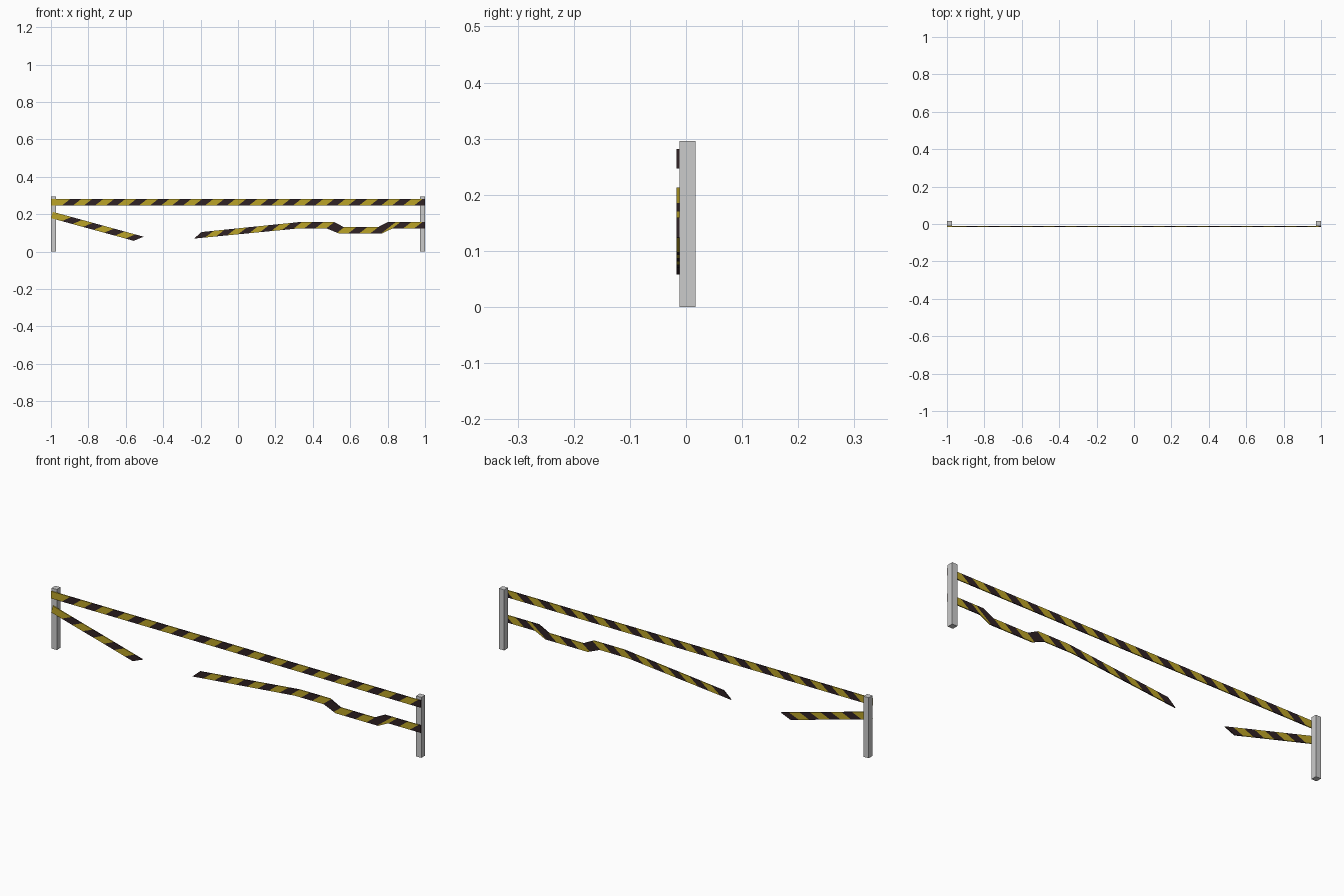
import bpy, bmesh, math
from mathutils import Vector, Matrix

if "Cube" in bpy.data.objects:
    bpy.data.objects.remove(bpy.data.objects["Cube"])

PERIOD = 2 / 17            # one yellow + one dark stripe
SHEAR, HEIGHT = 0.045, 0.035
K = SHEAR / HEIGHT
Y0, Y1 = -0.017, -0.012    # tape front and back


def material(name, colour):
    m = bpy.data.materials.new(name)
    m.diffuse_color = (*colour, 1)
    m.use_nodes = True
    m.node_tree.nodes["Principled BSDF"].inputs["Base Color"].default_value = m.diffuse_color
    return m


YELLOW = material("yellow", (0.50, 0.37, 0.02))
DARK = material("dark", (0.03, 0.016, 0.018))


def finish(name, bm):
    bmesh.ops.recalc_face_normals(bm, faces=bm.faces)
    me = bpy.data.meshes.new(name)
    bm.to_mesh(me)
    bm.free()
    ob = bpy.data.objects.new(name, me)
    bpy.context.collection.objects.link(ob)
    return ob


def height_at(path, x):
    for (xa, za), (xb, zb) in zip(path, path[1:]):
        if x <= xb:
            return za + (zb - za) * (x - xa) / (xb - xa)
    return path[-1][1]


def tape(name, bottom, top, first_dark=False, matrix=Matrix()):
    """Solid strip between two edge paths, cut into slanted stripes."""
    bm = bmesh.new()
    rings = []
    for b, t in zip(bottom, top):
        rings.append([bm.verts.new((p[0], y, p[1]))
                      for p, y in ((b, Y0), (t, Y0), (t, Y1), (b, Y1))])
    for r, s in zip(rings, rings[1:]):
        for i in range(4):
            j = (i + 1) % 4
            bm.faces.new((r[i], r[j], s[j], s[i]))
    bm.faces.new(rings[0])
    bm.faces.new(rings[-1])
    # stripe boundaries follow the lower edge
    cuts = []
    x, end = bottom[0][0] + PERIOD / 2, bottom[-1][0]
    while x < end - 0.004:
        z = height_at(bottom, x)
        cuts.append(x - K * z)
        bmesh.ops.bisect_plane(bm, geom=bm.verts[:] + bm.edges[:] + bm.faces[:],
                               plane_co=(x, 0, z), plane_no=Vector((1, 0, -K)).normalized())
        x += PERIOD / 2
    for f in bm.faces:
        c = f.calc_center_median()
        n = sum(c.x - K * c.z > u for u in cuts)
        f.material_index = (n + first_dark) % 2
    bm.transform(matrix)
    ob = finish(name, bm)
    ob.data.materials.append(YELLOW)
    ob.data.materials.append(DARK)


# posts
for side, x in (("left", -0.986), ("right", 0.986)):
    bm = bmesh.new()
    bmesh.ops.create_cube(bm, size=1)
    bmesh.ops.scale(bm, vec=(0.028, 0.029, 0.296), verts=bm.verts)
    bmesh.ops.translate(bm, vec=(x, 0.0025, 0.148), verts=bm.verts)
    finish(side + "_post", bm)

# intact upper tape
tape("upper_tape", [(-1, 0.247), (1, 0.247)], [(-1, 0.282), (1, 0.282)])

# torn lower tape, hanging from the left post
tape("torn_tape_left", [(0, 0), (0.458, 0)], [(0, HEIGHT), (0.503, HEIGHT)],
     matrix=Matrix.Translation((-0.999, 0, 0.179)) @ Matrix.Rotation(math.radians(15.3), 4, 'Y'))

# torn lower tape, kinked, on the right post
tape("torn_tape_right",
     [(-0.235, 0.07), (0.32, 0.124), (0.475, 0.124), (0.54, 0.097),
      (0.77, 0.097), (0.825, 0.124), (1, 0.124)],
     [(-0.195, 0.105), (0.345, 0.16), (0.51, 0.16), (0.565, 0.132),
      (0.75, 0.132), (0.805, 0.16), (1, 0.16)], first_dark=True)
